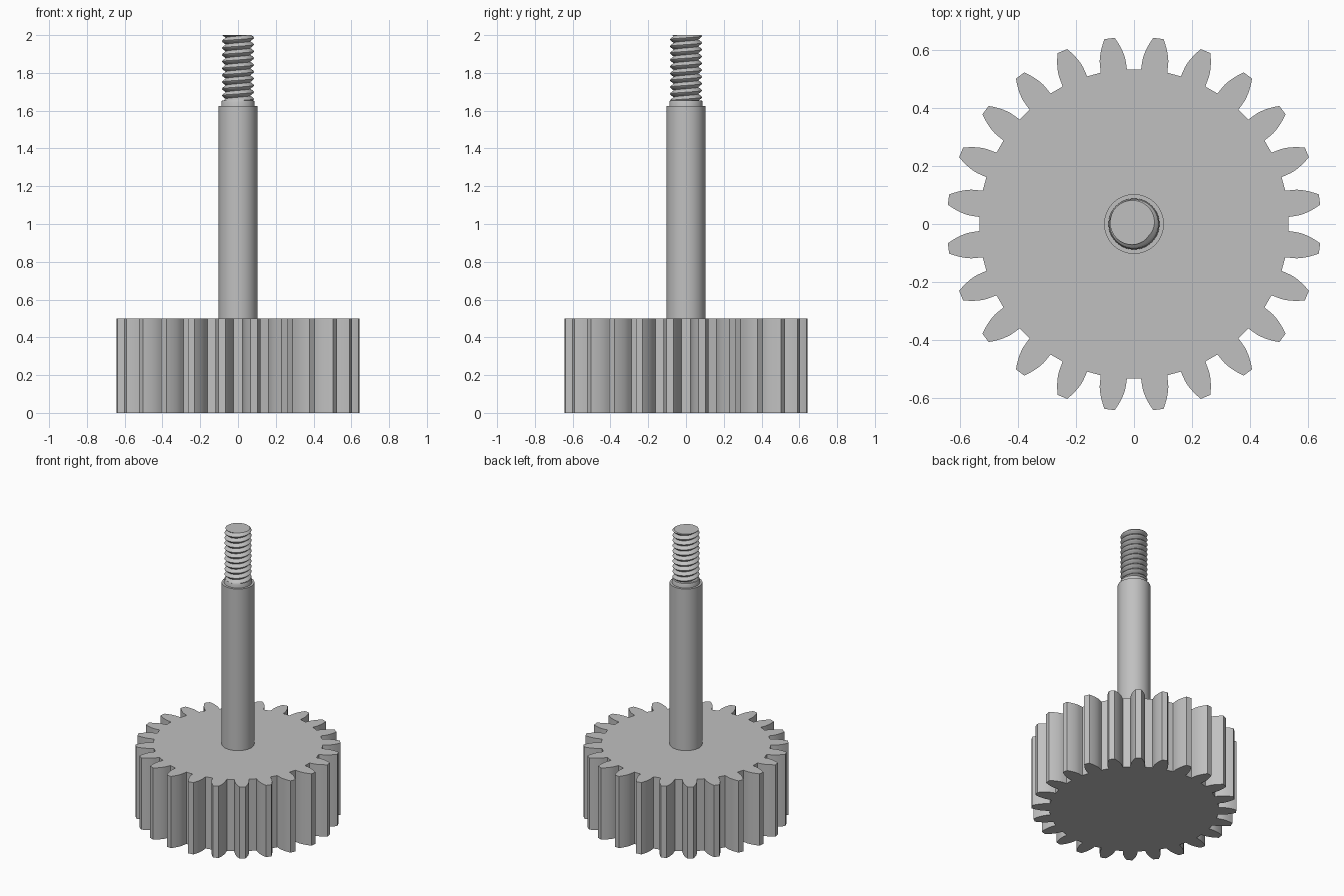
import bpy, bmesh
from math import pi, sin, cos, tan, acos, sqrt, radians

cube = bpy.data.objects.get("Cube")
if cube:
    bpy.data.objects.remove(cube, do_unlink=True)

steel = bpy.data.materials.new("grey steel")
steel.use_nodes = True
colour = (0.53, 0.53, 0.53, 1)
steel.diffuse_color = colour
steel.node_tree.nodes["Principled BSDF"].inputs["Base Color"].default_value = colour


def finish(bm, name, angle=30):
    bmesh.ops.recalc_face_normals(bm, faces=bm.faces)
    mesh = bpy.data.meshes.new(name)
    bm.to_mesh(mesh)
    bm.free()
    obj = bpy.data.objects.new(name, mesh)
    bpy.context.collection.objects.link(obj)
    mesh.materials.append(steel)
    bpy.ops.object.select_all(action="DESELECT")
    obj.select_set(True)
    bpy.context.view_layer.objects.active = obj
    bpy.ops.object.shade_smooth_by_angle(angle=radians(angle))
    return obj


def extrude_outline(points, z0, z1, name):
    bm = bmesh.new()
    face = bm.faces.new([bm.verts.new((x, y, z0)) for x, y in points])
    new = bmesh.ops.extrude_face_region(bm, geom=[face], use_keep_orig=True)["geom"]
    verts = [v for v in new if isinstance(v, bmesh.types.BMVert)]
    bmesh.ops.translate(bm, verts=verts, vec=(0, 0, z1 - z0))
    return finish(bm, name)


def lathe(profile, name, sides=64):
    bm = bmesh.new()
    rings = [[bm.verts.new((r * cos(2 * pi * i / sides), r * sin(2 * pi * i / sides), z))
              for i in range(sides)] for r, z in profile]
    for low, high in zip(rings, rings[1:]):
        for i in range(sides):
            j = (i + 1) % sides
            bm.faces.new((low[i], low[j], high[j], high[i]))
    bm.faces.new(rings[0])
    bm.faces.new(rings[-1])
    return finish(bm, name)


# Spur gear with involute tooth flanks
TEETH, TIP, PITCH, ROOT = 24, 0.6465, 0.597, 0.535
BASE = PITCH * cos(radians(20))
half_at_base = pi / (2 * TEETH) + tan(radians(20)) - radians(20)


def half_angle(r):
    a = acos(BASE / r)
    return half_at_base - (tan(a) - a)


STEPS = 7
flank = [(ROOT, radians(4.9))]
for k in range(STEPS + 1):
    r = BASE + (TIP - BASE) * k / STEPS
    flank.append((r, half_angle(r)))

outline = []
for t in range(TEETH):
    centre = 2 * pi * (t + 0.5) / TEETH
    tooth = [(r, centre - a) for r, a in flank] + [(r, centre + a) for r, a in reversed(flank)]
    outline += [(r * cos(a), r * sin(a)) for r, a in tooth]
extrude_outline(outline, 0, 0.5, "gear")

# Plain shaft with the short collar below the thread
lathe([(0.103, 0.45), (0.103, 1.626)], "shaft")
lathe([(0.088, 1.6), (0.088, 1.645), (0.084, 1.655)], "collar")

# Helical thread: a skewed grid trimmed flat at both ends
LEAD, MINOR, MAJOR, BOTTOM, TOP = 0.036, 0.065, 0.085, 1.64, 2.0
SIDES, ROWS = 64, 8
turns = 13
bm = bmesh.new()
rows = []
for k in range(turns * ROWS + 1):
    phase = (k % ROWS) / ROWS
    height = min(1, 2.3 * min(phase, 1 - phase))
    r = MINOR + (MAJOR - MINOR) * height
    row = []
    for i in range(SIDES + 1):
        a = 2 * pi * i / SIDES
        z = TOP + LEAD * (k / ROWS - turns + 1 + i / SIDES)
        a -= radians(40)
        row.append(bm.verts.new((r * cos(a), r * sin(a), z)))
    rows.append(row)
for low, high in zip(rows, rows[1:]):
    for i in range(SIDES):
        bm.faces.new((low[i], low[i + 1], high[i + 1], high[i]))
bmesh.ops.remove_doubles(bm, verts=bm.verts, dist=0.00005)
for z, direction in ((TOP, 1), (BOTTOM, -1)):
    geom = bm.verts[:] + bm.edges[:] + bm.faces[:]
    cut = bmesh.ops.bisect_plane(bm, geom=geom, dist=0.00001, plane_co=(0, 0, z),
                                 plane_no=(0, 0, direction), clear_outer=True)["geom_cut"]
    edges = [e for e in cut if isinstance(e, bmesh.types.BMEdge)]
    bmesh.ops.holes_fill(bm, edges=edges, sides=0)
finish(bm, "thread")
